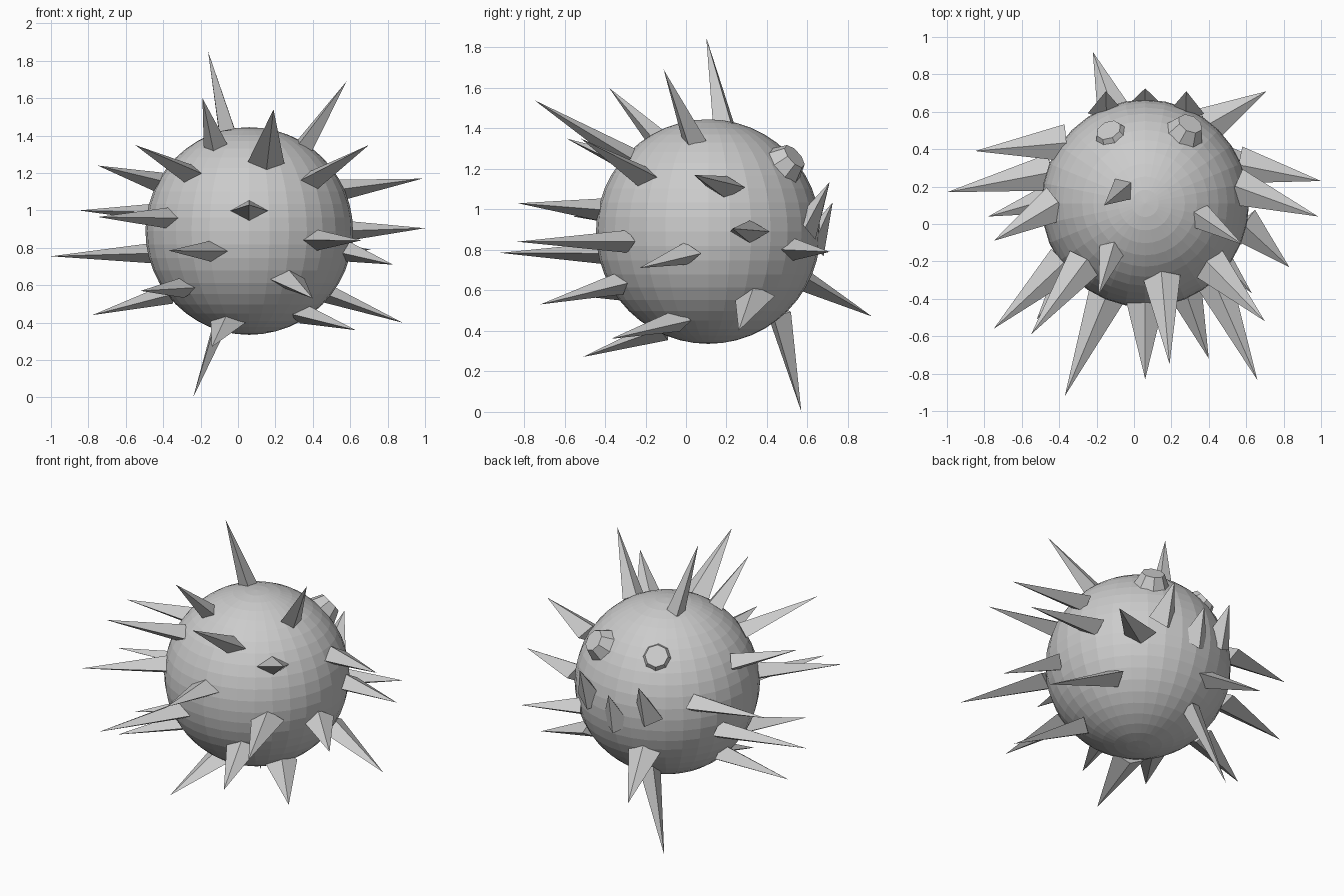
import bpy, bmesh
from mathutils import Vector, Matrix

if "Cube" in bpy.data.objects:
    bpy.data.objects.remove(bpy.data.objects["Cube"])

C = Vector((0.06, 0.11, 0.89))   # body centre
R = 0.555


def finish(bm, name):
    bmesh.ops.recalc_face_normals(bm, faces=bm.faces)
    me = bpy.data.meshes.new(name)
    bm.to_mesh(me)
    bm.free()
    ob = bpy.data.objects.new(name, me)
    bpy.context.collection.objects.link(ob)
    return ob


def spike(name, base_dir, tip, wide=0.1, thin=0.056):
    """Flattened four-sided cone from the body surface to a tip."""
    base = C + Vector(base_dir).normalized() * R * 0.975
    tip = Vector(tip)
    d = (tip - base).normalized()
    side = d.cross(Vector((0, 0, 1))).normalized()
    up = side.cross(d).normalized()
    if abs(d.z) > 0.65:          # steep spikes have a squarer section
        wide = 0.07
    bm = bmesh.new()
    ring = [bm.verts.new(base + o) for o in
            (side * wide, up * thin, -side * wide, -up * thin)]
    top = bm.verts.new(tip)
    for i in range(4):
        bm.faces.new((ring[i], ring[(i + 1) % 4], top))
    bm.faces.new(ring[::-1])
    return finish(bm, name)


# Round faceted body
bm = bmesh.new()
bmesh.ops.create_uvsphere(bm, u_segments=32, v_segments=24, radius=R,
                          matrix=Matrix.Translation(C))
finish(bm, "body")

# Spikes: root direction from the body centre, then tip position
upper = [
    ((-.12, .08, .54), (-.16, .10, 1.85)),
    ((-.18, -.25, .46), (-.19, -.38, 1.60)),
    ((.30, -.07, .46), (.58, -.11, 1.69)),
    ((.09, -.40, .37), (.19, -.75, 1.54)),
    ((-.33, -.32, .31), (-.55, -.59, 1.35)),
    ((.35, -.33, .275), (.70, -.52, 1.35)),
    ((-.48, 0, .26), (-.75, -.09, 1.24)),
    ((.49, .09, .22), (.985, .04, 1.17)),
]
middle = [
    ((-.43, .33, .10), (-.85, .39, 1.00)),
    ((-.44, -.32, .07), (-.75, -.56, .965)),
    ((0, -.54, .11), (.06, -.83, 1.03)),
    ((.51, .21, 0), (1.0, .23, .905)),
    ((-.51, .17, -.12), (-1.0, .17, .755)),
    ((-.21, -.50, -.11), (-.37, -.92, .785)),
    ((.37, -.41, -.05), (.66, -.835, .84)),
    ((.53, -.11, -.11), (.83, -.23, .71)),
    ((.34, .43, -.09), (.71, .71, .79)),
]
lower = [
    ((-.43, .05, -.34), (-.78, .04, .44)),
    ((-.36, -.29, -.31), (-.52, -.51, .57)),
    ((.205, -.44, -.26), (.40, -.72, .53)),
    ((.38, .235, -.325), (.88, .26, .40)),
    ((.28, -.15, -.44), (.63, -.37, .36)),
    ((-.12, .36, -.41), (-.24, .57, 0)),
    ((-.11, -.22, -.49), (-.14, -.51, .27)),
    ((-.16, .47, -.24), (-.22, .92, .47)),
]
for label, group in (("upper", upper), ("middle", middle), ("lower", lower)):
    for i, (b, t) in enumerate(group):
        spike(f"{label}_spike_{i + 1}", b, t)

# Three short upright teeth on the back
for i, (x, y, z, bz) in enumerate(((-.21, .71, 1.135, .02),
                                   (0, .725, 1.035, -.06),
                                   (.22, .71, 1.135, .02))):
    b = Vector((x, .51, bz))
    base = C + b.normalized() * R * 0.98
    tip = Vector((C.x + x, y, z))
    bm = bmesh.new()
    ring = [bm.verts.new(base + Vector(o)) for o in
            ((.1, -.02, 0), (0, .03, -.06), (-.1, -.02, 0), (0, -.06, .05))]
    top = bm.verts.new(tip)
    for k in range(4):
        bm.faces.new((ring[k], ring[(k + 1) % 4], top))
    bm.faces.new(ring[::-1])
    finish(bm, f"tooth_{i + 1}")

# Two low faceted eye bumps above the teeth
for name, d, lift in (("left_eye", (-.19, .38, .36), .01),
                      ("right_eye", (.22, .39, .34), .05)):
    n = Vector(d).normalized()
    rot = n.to_track_quat('Z', 'Y').to_matrix().to_4x4()
    bm = bmesh.new()
    bmesh.ops.create_cone(bm, cap_ends=True, segments=8, radius1=0.12,
                          radius2=0.07, depth=0.10,
                          matrix=Matrix.Translation(C + n * (R - .04 + lift)) @ rot)
    finish(bm, name)
